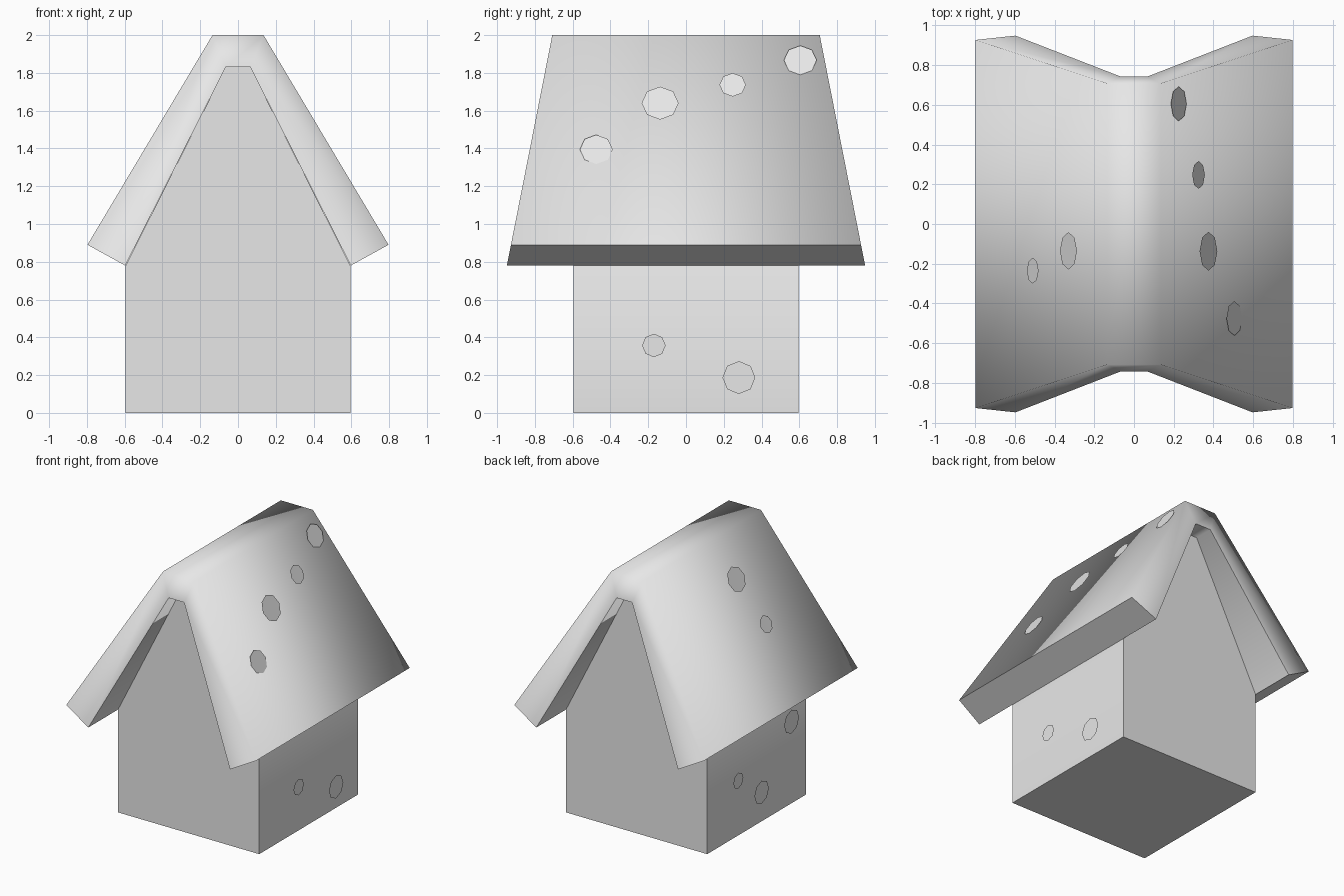
import bpy, bmesh, math
from mathutils import Vector

if "Cube" in bpy.data.objects:
    bpy.data.objects.remove(bpy.data.objects["Cube"])

grey = bpy.data.materials.new("pale_grey")
grey.diffuse_color = (0.8, 0.8, 0.8, 1)
grey.use_nodes = True
grey.node_tree.nodes["Principled BSDF"].inputs["Base Color"].default_value = grey.diffuse_color


def make_object(name, bm, fix_normals=True):
    if fix_normals:
        bmesh.ops.recalc_face_normals(bm, faces=bm.faces)
    mesh = bpy.data.meshes.new(name)
    bm.to_mesh(mesh)
    bm.free()
    mesh.materials.append(grey)
    obj = bpy.data.objects.new(name, mesh)
    bpy.context.collection.objects.link(obj)
    return obj


def smooth(obj, degrees):
    bpy.ops.object.select_all(action='DESELECT')
    obj.select_set(True)
    bpy.context.view_layer.objects.active = obj
    bpy.ops.object.shade_smooth_by_angle(angle=math.radians(degrees))


# House body: gabled outline extruded from front to back
outline = [(-0.595, 0), (0.595, 0), (0.595, 0.78), (0.065, 1.83),
           (-0.065, 1.83), (-0.595, 0.78)]
bm = bmesh.new()
front = bm.faces.new([bm.verts.new((x, -0.595, z)) for x, z in outline])
ext = bmesh.ops.extrude_face_region(bm, geom=[front], use_keep_orig=True)
bmesh.ops.translate(bm, vec=(0, 1.19, 0),
                    verts=[v for v in ext["geom"] if isinstance(v, bmesh.types.BMVert)])
smooth(make_object("house_body", bm), 60)

# Roof: folded slab whose ends splay outwards towards the eaves
outer = [(-0.797, 0.89), (-0.135, 2.0), (0.135, 2.0), (0.797, 0.89)]
inner = [(-0.597, 0.78), (-0.065, 1.83), (0.065, 1.83), (0.597, 0.78)]
bm = bmesh.new()


def roof_row(points, side):
    return [bm.verts.new((x, side * (0.708 + (2 - z) * 0.197), z)) for x, z in points]


of, ob = roof_row(outer, -1), roof_row(outer, 1)
inf, inb = roof_row(inner, -1), roof_row(inner, 1)
for a, b in ((of, ob), (inb, inf), (inf, of), (ob, inb)):
    for i in range(3):
        bm.faces.new((a[i], a[i + 1], b[i + 1], b[i]))
for i in (0, 3):
    bm.faces.new((of[i], ob[i], inb[i], inf[i]))
smooth(make_object("roof", bm), 88)


# Spots: flat octagons facing outwards
def spot(name, centre, radius, side, sloped):
    up = Vector((-0.51 * side if sloped else 0, 0, 1)).normalized()
    along = Vector((0, side, 0))
    bm = bmesh.new()
    bm.faces.new([bm.verts.new(Vector(centre) + radius *
                  (along * math.cos(k * math.pi / 4) + up * math.sin(k * math.pi / 4)))
                  for k in range(8)])
    make_object(name, bm, fix_normals=False)


roof_spots = [(0.505, -0.475, 1.395, 0.087), (0.375, -0.137, 1.64, 0.098),
              (0.325, 0.247, 1.737, 0.07), (0.225, 0.605, 1.867, 0.087),
              (-0.33, -0.135, 1.743, 0.094), (-0.51, -0.235, 1.41, 0.065)]
wall_spots = [(0.63, -0.17, 0.357, 0.062), (0.63, 0.28, 0.187, 0.087),
              (-0.63, -0.37, 0.65, 0.09), (-0.63, 0.27, 0.445, 0.06),
              (-0.63, -0.01, 0.25, 0.087)]
for label, spots, sloped in (("roof_spot", roof_spots, True),
                             ("wall_spot", wall_spots, False)):
    for n, (x, y, z, r) in enumerate(spots, 1):
        spot(f"{label}_{n}", (x, y, z), r, 1 if x > 0 else -1, sloped)
